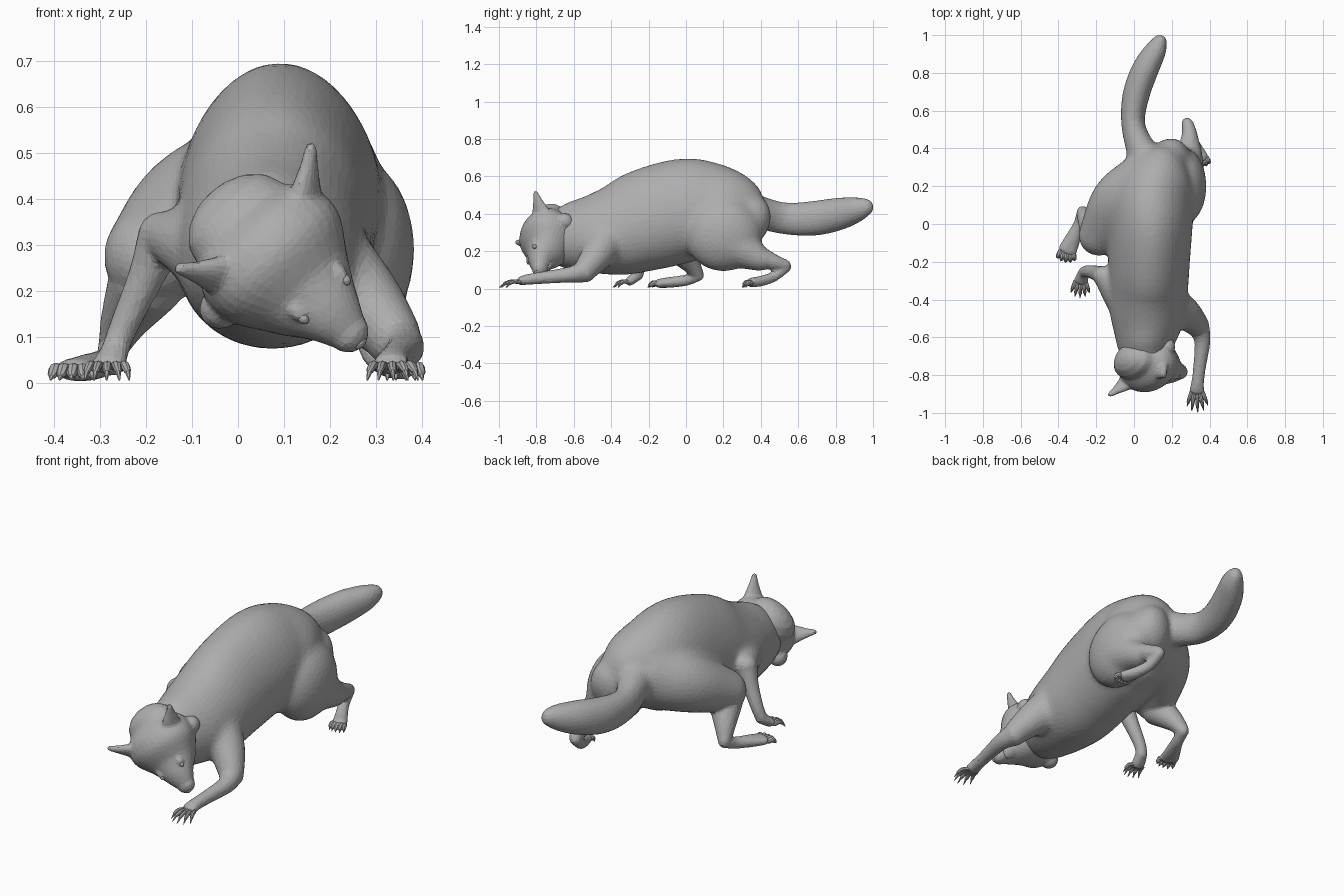
import bpy, bmesh, math
from mathutils import Vector, Matrix

cube = bpy.data.objects.get("Cube")
if cube:
    bpy.data.objects.remove(cube, do_unlink=True)

grey = bpy.data.materials.new("fur_grey")
grey.use_nodes = True
colour = (0.42, 0.42, 0.42, 1)
grey.diffuse_color = colour
for node in grey.node_tree.nodes:
    if node.type == 'BSDF_PRINCIPLED':
        node.inputs["Base Color"].default_value = colour

IDENTITY = Matrix.Identity(4)


def smooth_path(points, steps):
    """Run a smooth curve through sections of centre and radii."""
    pts = [Vector(p) for p in points]
    pts = [pts[0] * 2 - pts[1]] + pts + [pts[-1] * 2 - pts[-2]]
    out = []
    for a, b, c, d in zip(pts, pts[1:], pts[2:], pts[3:]):
        for i in range(steps):
            t = i / steps
            out.append((b * 2 + (c - a) * t + (a * 2 - b * 5 + c * 4 - d) * t ** 2
                        + (b * 3 - a - c * 3 + d) * t ** 3) * 0.5)
    return out + [pts[-2]]


def loft(bm, points, across=(1, 0, 0), matrix=IDENTITY, steps=6, sides=24, egg=0):
    """Round-ended tube; a section is x, y, z, radius and optional second radius."""
    path = smooth_path([p if len(p) == 5 else (*p, p[3]) for p in points], steps)
    centres = [Vector(p[:3]) for p in path]
    last = len(path) - 1
    frames = []
    for i, p in enumerate(path):
        tangent = (centres[min(i + 1, last)] - centres[max(i - 1, 0)]).normalized()
        frames.append((centres[i], tangent, max(p[3], 0.001), max(p[4], 0.001)))

    def dome(frame, sign):
        c, t, a, b = frame
        angles = [math.radians(d) for d in (25, 50, 70, 86)]
        return [(c + t * sign * min(a, b) * math.sin(k), t, a * math.cos(k), b * math.cos(k))
                for k in angles]

    frames = dome(frames[0], -1)[::-1] + frames + dome(frames[-1], 1)
    turn = [2 * math.pi * k / sides for k in range(sides)]
    rings = []
    for c, t, a, b in frames:
        side = Vector(across)
        side = (side - t * side.dot(t)).normalized()
        up = side.cross(t)
        rings.append([bm.verts.new(matrix @ (c + side * a * math.cos(k) * (1 - egg * math.sin(k))
                                             + up * b * math.sin(k))) for k in turn])
    for r, s in zip(rings, rings[1:]):
        for k in range(sides):
            n = (k + 1) % sides
            bm.faces.new((r[k], r[n], s[n], s[k]))
    bm.faces.new(rings[0][::-1])
    bm.faces.new(rings[-1])


def blob(bm, centre, radii, matrix=IDENTITY, segments=24):
    place = matrix @ Matrix.Translation(centre) @ Matrix.Diagonal((*radii, 1))
    bmesh.ops.create_uvsphere(bm, u_segments=segments, v_segments=segments // 2,
                              radius=1, matrix=place)


def finish(name, bm):
    bmesh.ops.recalc_face_normals(bm, faces=bm.faces[:])
    mesh = bpy.data.meshes.new(name)
    bm.to_mesh(mesh)
    bm.free()
    mesh.materials.append(grey)
    obj = bpy.data.objects.new(name, mesh)
    bpy.context.scene.collection.objects.link(obj)
    return obj


def fuse(bm, voxel, blur, keep=1.0):
    """Melt overlapping pieces into one softened skin, returned as a new bmesh."""
    obj = finish("pieces", bm)
    remesh = obj.modifiers.new("fuse", 'REMESH')
    remesh.mode = 'VOXEL'
    remesh.voxel_size = voxel
    soften = obj.modifiers.new("soften", 'SMOOTH')
    soften.factor = 0.5
    soften.iterations = blur
    facets = obj.modifiers.new("facets", 'DECIMATE')
    facets.ratio = keep
    bpy.context.view_layer.update()
    result = bmesh.new()
    result.from_object(obj, bpy.context.evaluated_depsgraph_get())
    bpy.data.objects.remove(obj, do_unlink=True)
    return result


# Trunk: torso, tail, thighs and upper arms, strongly blended
trunk = bmesh.new()
loft(trunk, [(.06, -.7, .28, .13, .145), (.06, -.63, .28, .155, .18),
             (.07, -.5, .29, .195, .212), (.075, -.35, .318, .21, .25),
             (.08, -.2, .37, .215, .275), (.09, 0, .42, .22, .278),
             (.1, .14, .425, .215, .25), (.14, .25, .405, .195, .21),
             (.19, .33, .36, .12, .15)], sides=40, egg=.12)
loft(trunk, [(.1, .27, .44, .11), (.035, .4, .405, .08, .09), (-.005, .53, .375, .064, .088),
             (.01, .68, .375, .073, .096), (.06, .82, .4, .073, .09),
             (.115, .92, .425, .06, .07), (.137, .967, .437, .043, .05)])
blob(trunk, (.255, .2, .29), (.13, .21, .2))
loft(trunk, [(.26, .26, .23, .12), (.29, .385, .165, .075), (.295, .42, .155, .06)])
loft(trunk, [(.06, .2, .41, .18), (-.08, .11, .36, .155), (-.185, -.06, .275, .112)])
loft(trunk, [(.17, -.42, .27, .12), (.27, -.475, .18, .09), (.34, -.54, .098, .065)])
loft(trunk, [(-.02, -.46, .27, .1), (-.1, -.36, .3, .078), (-.155, -.29, .32, .058)])
body = fuse(trunk, .0085, 55)

# Left hind leg
loft(body, [(.285, .36, .18, .07), (.295, .46, .145, .045), (.285, .53, .125, .031)])
loft(body, [(.28, .535, .115, .029), (.295, .47, .065, .028),
            (.33, .4, .04, .034, .028), (.355, .35, .033, .04, .026)])
# Right hind leg
loft(body, [(-.2, -.05, .22, .085), (-.245, .02, .14, .055), (-.27, .06, .08, .035)])
loft(body, [(-.272, .065, .07, .031), (-.29, .0, .045, .03),
            (-.325, -.08, .034, .042, .029), (-.352, -.14, .028, .052, .025)])
# Left foreleg
loft(body, [(.34, -.54, .092, .06), (.362, -.62, .075, .043), (.348, -.75, .06, .034),
            (.337, -.84, .05, .034, .029), (.333, -.88, .042, .041, .025)])
# Right foreleg
loft(body, [(-.13, -.32, .315, .058), (-.165, -.275, .32, .054)])
loft(body, [(-.165, -.275, .318, .053), (-.2, -.26, .23, .04), (-.245, -.25, .13, .032),
            (-.265, -.255, .08, .03)])
loft(body, [(-.265, -.255, .075, .03), (-.28, -.3, .04, .038, .025)])
finish("body", fuse(body, .0085, 7, .1))

# Head frame: turned down and rolled to its left
forward = Vector((.68, -.1, -.7)).normalized()
left = Vector((.7, .25, .67))
left = (left - forward * left.dot(forward)).normalized()
crown = forward.cross(left)
head_frame = Matrix.Translation((.07, -.68, .255)) @ Matrix((left, -forward, crown)).transposed().to_4x4()

# Head: skull with muzzle, cheeks and ears
head = bmesh.new()
loft(head, [(0, .1, .055, .13, .1), (0, .04, .058, .17, .148), (0, -.03, .056, .168, .15),
            (0, -.1, .062, .125, .115), (0, -.17, .078, .08, .074),
            (0, -.232, .08, .046, .044)], matrix=head_frame, sides=36, egg=.12)
for s in (1, -1):
    loft(head, [(s * .08, .0, .02, .085), (s * .15, .005, .005, .045, .05)],
         across=(0, 1, 0), matrix=head_frame)
    loft(head, [(s * .1, .02, .11, .066, .045), (s * .14, .055, .145, .047, .028),
                (s * .175, .085, .172, .026, .018), (s * .2, .109, .192, .014, .013)],
         across=(s, 0, -.8), matrix=head_frame)
    # Brow ridges
    blob(head, (s * .062, -.125, .134), (.02, .03, .018), head_frame)
finish("head", fuse(head, .0065, 9, .11))

# Lower jaw
jaw = bmesh.new()
loft(jaw, [(0, -.08, .0, .06, .035), (0, -.15, .022, .046, .026),
           (0, -.222, .04, .028, .016)], matrix=head_frame, sides=16)
finish("lower_jaw", jaw)

# Nose and eyes
nose = bmesh.new()
blob(nose, (0, -.266, .09), (.018, .012, .014), head_frame, 12)
finish("nose", nose)
for side, s in (("left", 1), ("right", -1)):
    eye = bmesh.new()
    blob(eye, (s * .064, -.147, .134), (.012, .015, .012), head_frame, 12)
    finish(side + "_eye", eye)


def toes(name, base, heading, length, width, thick):
    """Five fanned toes, each ending in a curved claw."""
    bm = bmesh.new()
    ahead = Vector((*heading, 0)).normalized()
    for i in range(-2, 3):
        aim = Matrix.Rotation(i * .17, 3, 'Z') @ ahead
        root = Vector(base) + Vector((-ahead.y, ahead.x, 0)) * i * width
        reach = length * (1 - .07 * i * i)
        knuckle = root + aim * reach * .45 + Vector((0, 0, .004))
        tip = root + aim * reach * .75 - Vector((0, 0, .006))
        claw = root + aim * reach
        claw.z = .007
        loft(bm, [(*root, thick), (*knuckle, thick), (*tip, thick * .8)], steps=3, sides=8)
        loft(bm, [(*tip, thick * .65), (*tip.lerp(claw, .6), thick * .4), (*claw, .002)],
             steps=3, sides=6)
    finish(name, bm)


toes("front_left_toes", (.333, -.885, .034), (.04, -1), .112, .014, .0105)
toes("front_right_toes", (-.283, -.305, .034), (-.03, -1), .085, .014, .0105)
toes("hind_left_toes", (.358, .345, .03), (.15, -1), .045, .014, .013)
toes("hind_right_toes", (-.355, -.15, .026), (-.15, -1), .055, .017, .014)
